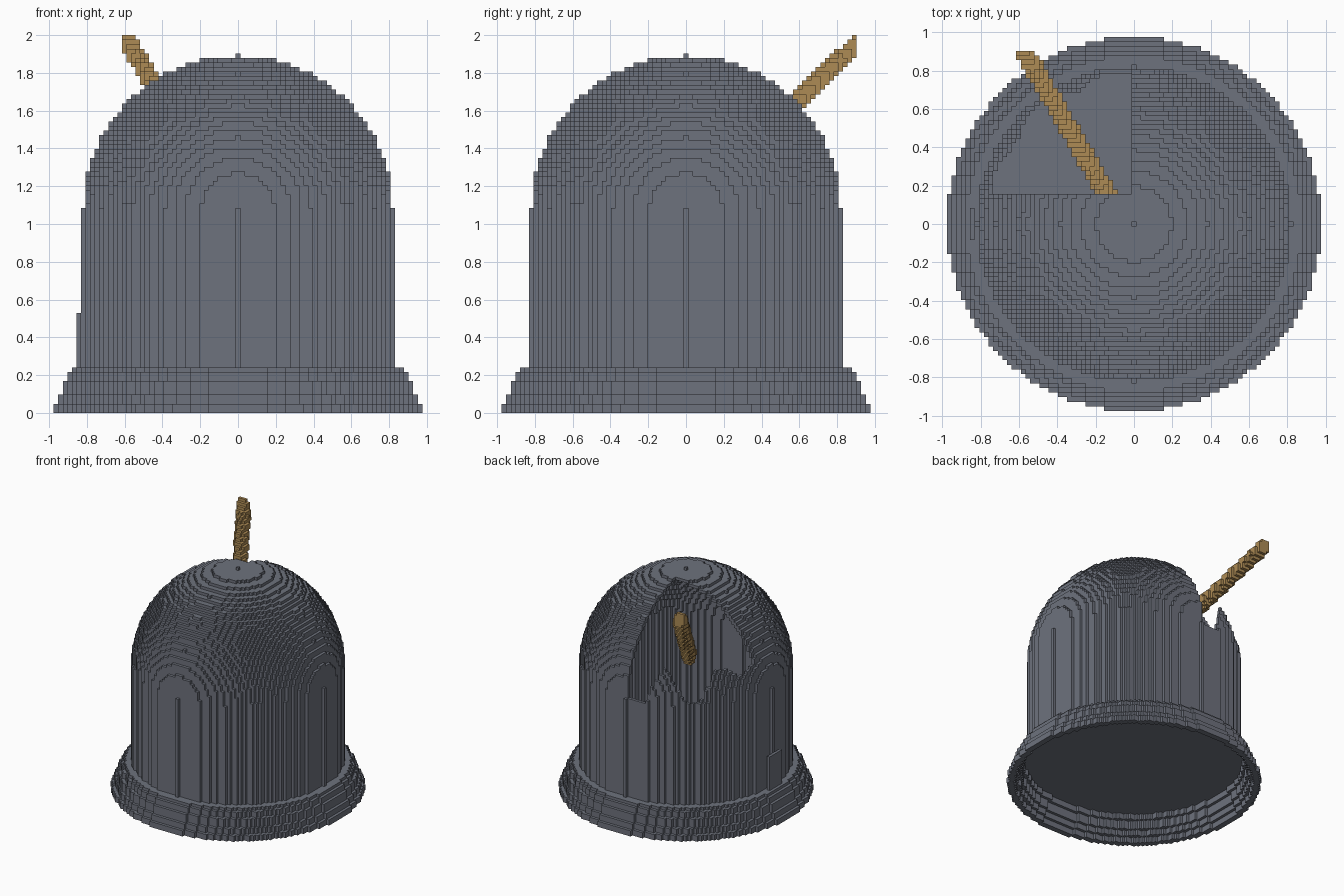
import bpy, math
from mathutils import Vector

if "Cube" in bpy.data.objects:
    bpy.data.objects.remove(bpy.data.objects["Cube"], do_unlink=True)

V = 2 / 83                      # block size: the model is 83 layers tall
AXES = [Vector((1, 0, 0)), Vector((0, 1, 0)), Vector((0, 0, 1))]


def make_material(name, rgb):
    mat = bpy.data.materials.new(name)
    mat.use_nodes = True
    mat.diffuse_color = (*rgb, 1)
    bsdf = mat.node_tree.nodes["Principled BSDF"]
    bsdf.inputs["Base Color"].default_value = (*rgb, 1)
    bsdf.inputs["Roughness"].default_value = 0.8
    return mat


def block_object(name, cells, mat, solid=None):
    """Skin a set of grid cells, merging faces into strips.
    Faces touching another part in `solid` are left out."""
    solid = solid or cells
    verts, faces, index = [], [], {}

    def vert(p):
        key = tuple(p)
        if key not in index:
            index[key] = len(verts)
            verts.append(((p[0] - 0.5) * V, (p[1] - 0.5) * V, p[2] * V))
        return index[key]

    for axis in range(3):
        run = 0 if axis == 2 else 2            # strips run along x or z
        wide = 3 - axis - run
        for sign in (-1, 1):
            def shifted(c, ax, d):
                c = list(c)
                c[ax] += d
                return tuple(c)
            shown = {c for c in cells if shifted(c, axis, sign) not in solid}
            for c in shown:
                if shifted(c, run, -1) in shown:
                    continue
                length = 1
                while shifted(c, run, length) in shown:
                    length += 1
                p = list(c)
                if sign > 0:
                    p[axis] += 1
                quad = []
                for a, b in ((0, 0), (length, 0), (length, 1), (0, 1)):
                    q = p[:]
                    q[run] += a
                    q[wide] += b
                    quad.append(vert(q))
                # wind the quad so that it faces outwards
                if AXES[run].cross(AXES[wide])[axis] * sign < 0:
                    quad.reverse()
                faces.append(quad)
    mesh = bpy.data.meshes.new(name)
    mesh.from_pydata(verts, [], faces)
    mesh.materials.append(mat)
    obj = bpy.data.objects.new(name, mesh)
    bpy.context.collection.objects.link(obj)
    return obj


def ring(z, outer, inner=-1):
    """One layer of cells between two radii."""
    n = int(outer) + 1
    return {(x, y, z) for x in range(-n, n + 1) for y in range(-n, n + 1)
            if x * x + y * y <= outer * outer
            and (inner < 0 or x * x + y * y > inner * inner)}


# Height of the broken edge around the hole: (angle in degrees, layer)
BREAK = [(90, 45), (102, 45), (107, 52), (113, 57), (119, 51), (125, 46),
         (133, 46), (142, 55), (150, 56), (157, 52), (169, 55), (180, 55)]


def break_height(x, y):
    t = math.degrees(math.atan2(y, x))
    for (a, h0), (b, h1) in zip(BREAK, BREAK[1:]):
        if a <= t <= b:
            return h0 + (h1 - h0) * (t - a) / (b - a)
    return 99


def in_hole(c):
    x, y, z = c
    return x <= -1 and y >= 7 and z >= break_height(x, y)


stone = make_material("slate grey", (0.155, 0.168, 0.205))
wood = make_material("tan wood", (0.42, 0.26, 0.09))

# Flared rim, open underneath
rim = set()
for z, r in enumerate([40.5, 40.5, 39.5, 39.5, 38.5, 38.5, 38.5, 37.5, 37.5]):
    rim |= ring(z, r, r - 2)

# Closing plate at the top of the rim
plate = ring(9, 36.5)

# Thin hollow wall and domed crown with the broken hole
R, CENTRE = 34, 44
shell = set()
for z in range(10, CENTRE + R + 1):
    h = max(0, z - CENTRE)
    outer = math.sqrt(R * R - h * h)
    inner = math.sqrt((R - 1) ** 2 - h * h) if h < R - 1 else -1
    shell |= {c for c in ring(z, outer, inner) if not in_hole(c)}

# Small raised patch low on one side
patch = {(-35, y, z) for y in range(-3, 4) for z in range(10, 22)}

bell = rim | plate | shell | patch
for part_name, part in (("flared_rim", rim), ("floor_plate", plate),
                        ("domed_shell", shell), ("raised_patch", patch)):
    block_object(part_name, part, stone, bell)

# Slanted wooden stick poking out of the hole
low, high = Vector((-5.6, 6, 50.5)), Vector((-23.7, 37.3, 80.2))
along = (high - low).normalized()
stick = set()
for x in range(-30, 0):
    for y in range(6, 38):
        for z in range(46, 83):
            d = Vector((x, y, z)) - low
            if (d - along * d.dot(along)).length <= 2.1:
                stick.add((x, y, z))
block_object("wooden_stick", stick, wood)
